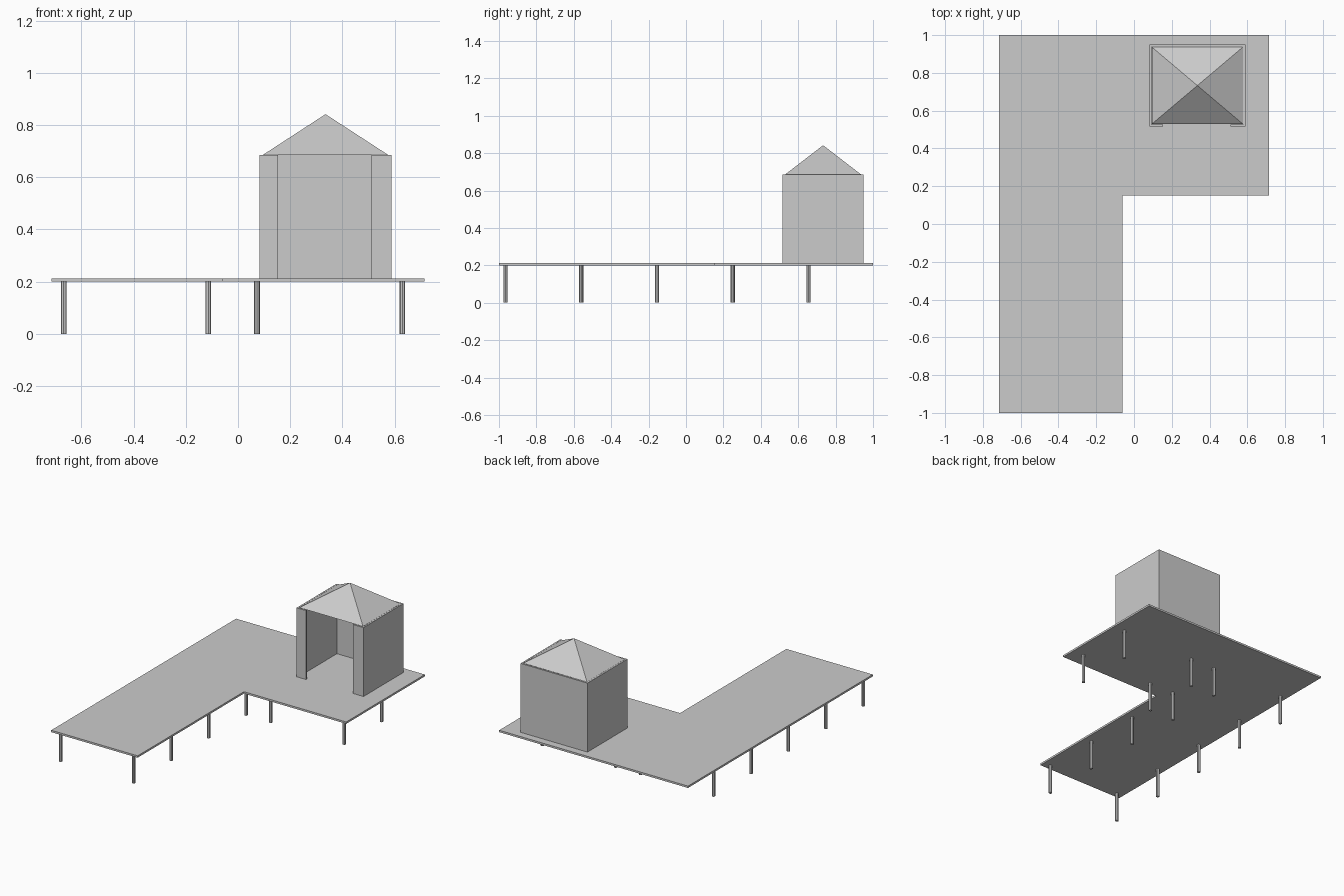
import bpy, bmesh

if "Cube" in bpy.data.objects:
    bpy.data.objects.remove(bpy.data.objects["Cube"])


def make_object(name, bm):
    bmesh.ops.recalc_face_normals(bm, faces=bm.faces)
    mesh = bpy.data.meshes.new(name)
    bm.to_mesh(mesh)
    bm.free()
    obj = bpy.data.objects.new(name, mesh)
    bpy.context.collection.objects.link(obj)
    return obj


def extruded(name, outline, z0, z1):
    """Solid prism from a plan outline."""
    bm = bmesh.new()
    face = bm.faces.new([bm.verts.new((x, y, z0)) for x, y in outline])
    top = bmesh.ops.extrude_face_region(bm, geom=[face])["geom"]
    verts = [v for v in top if isinstance(v, bmesh.types.BMVert)]
    bmesh.ops.translate(bm, verts=verts, vec=(0, 0, z1 - z0))
    return make_object(name, bm)


DECK_BOTTOM, DECK_TOP, WALL_TOP, PEAK = 0.2, 0.213, 0.685, 0.842

# L-shaped deck
extruded("deck", [(-0.715, -1), (-0.06, -1), (-0.06, 0.15),
                  (0.715, 0.15), (0.715, 1), (-0.715, 1)], DECK_BOTTOM, DECK_TOP)

# Posts: two rows under the long arm, two more under the wide end
rows_y = [-0.965 + 0.405 * i for i in range(5)]
spots = [(x, y) for x in (-0.668, -0.114) for y in rows_y]
spots += [(x, y) for x in (0.073, 0.63) for y in rows_y[3:]]
for i, (x, y) in enumerate(spots, 1):
    bpy.ops.mesh.primitive_cylinder_add(vertices=8, radius=0.011, depth=DECK_BOTTOM,
                                        location=(x, y, DECK_BOTTOM / 2))
    bpy.context.object.name = f"post_{i}"

# Shelter walls: thin C-shaped plan, open at the front between two jambs
x0, x1, y0, y1, t = 0.082, 0.589, 0.517, 0.949, 0.011
left, right = 0.154, 0.511
extruded("shelter_walls", [
    (left, y0), (x0, y0), (x0, y1), (x1, y1), (x1, y0), (right, y0),
    (right, y0 + t), (x1 - t, y0 + t), (x1 - t, y1 - t),
    (x0 + t, y1 - t), (x0 + t, y0 + t), (left, y0 + t)], DECK_TOP, WALL_TOP)

# Pyramid roof resting just inside the wall tops
bm = bmesh.new()
base = [bm.verts.new((x, y, WALL_TOP)) for x, y in
        ((0.094, 0.529), (0.577, 0.529), (0.577, 0.937), (0.094, 0.937))]
apex = bm.verts.new((0.3355, 0.733, PEAK))
bm.faces.new(base)
for i in range(4):
    bm.faces.new((base[i], base[(i + 1) % 4], apex))
make_object("roof", bm)
